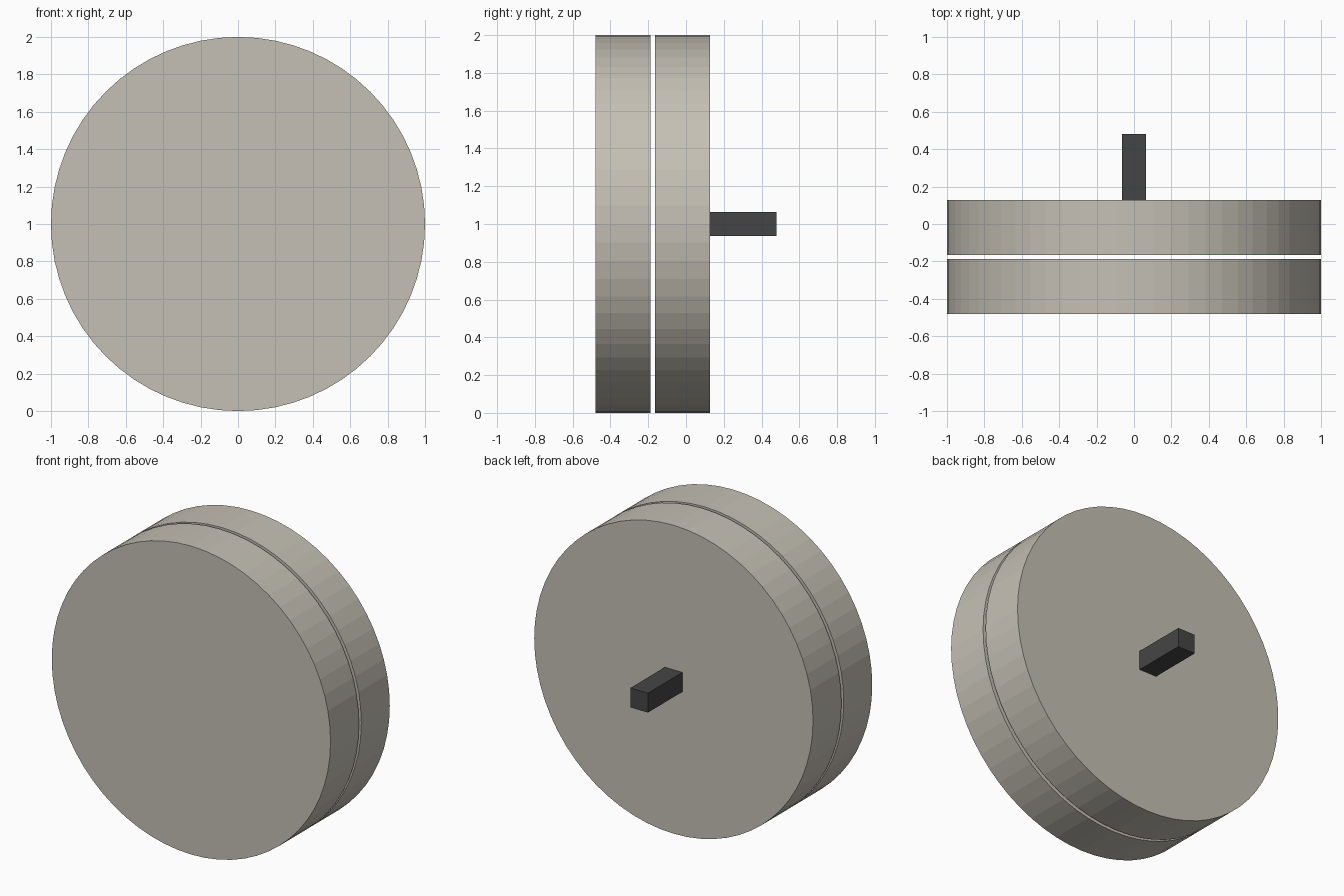
import bpy, math

if "Cube" in bpy.data.objects:
    bpy.data.objects.remove(bpy.data.objects["Cube"])


def material(name, rgb):
    m = bpy.data.materials.new(name)
    m.diffuse_color = (*rgb, 1)
    m.use_nodes = True
    m.node_tree.nodes["Principled BSDF"].inputs["Base Color"].default_value = m.diffuse_color
    return m


stone = material("warm_grey", (0.56, 0.53, 0.46))
dark = material("dark_grey", (0.06, 0.06, 0.06))


def disc(name, y0, y1):
    bpy.ops.mesh.primitive_cylinder_add(
        vertices=64, radius=1, depth=y1 - y0,
        location=(0, (y0 + y1) / 2, 1), rotation=(math.pi / 2, 0, 0))
    ob = bpy.context.object
    ob.name = name
    ob.data.materials.append(stone)


# Two flat discs separated by a thin gap
disc("front_disc", -0.48, -0.188)
disc("rear_disc", -0.165, 0.127)

# Square shaft standing out of the rear face
y0, y1 = 0.127, 0.48
bpy.ops.mesh.primitive_cube_add(size=1, location=(0, (y0 + y1) / 2, 1))
shaft = bpy.context.object
shaft.name = "square_shaft"
shaft.scale = (0.126, y1 - y0, 0.126)
shaft.data.materials.append(dark)
